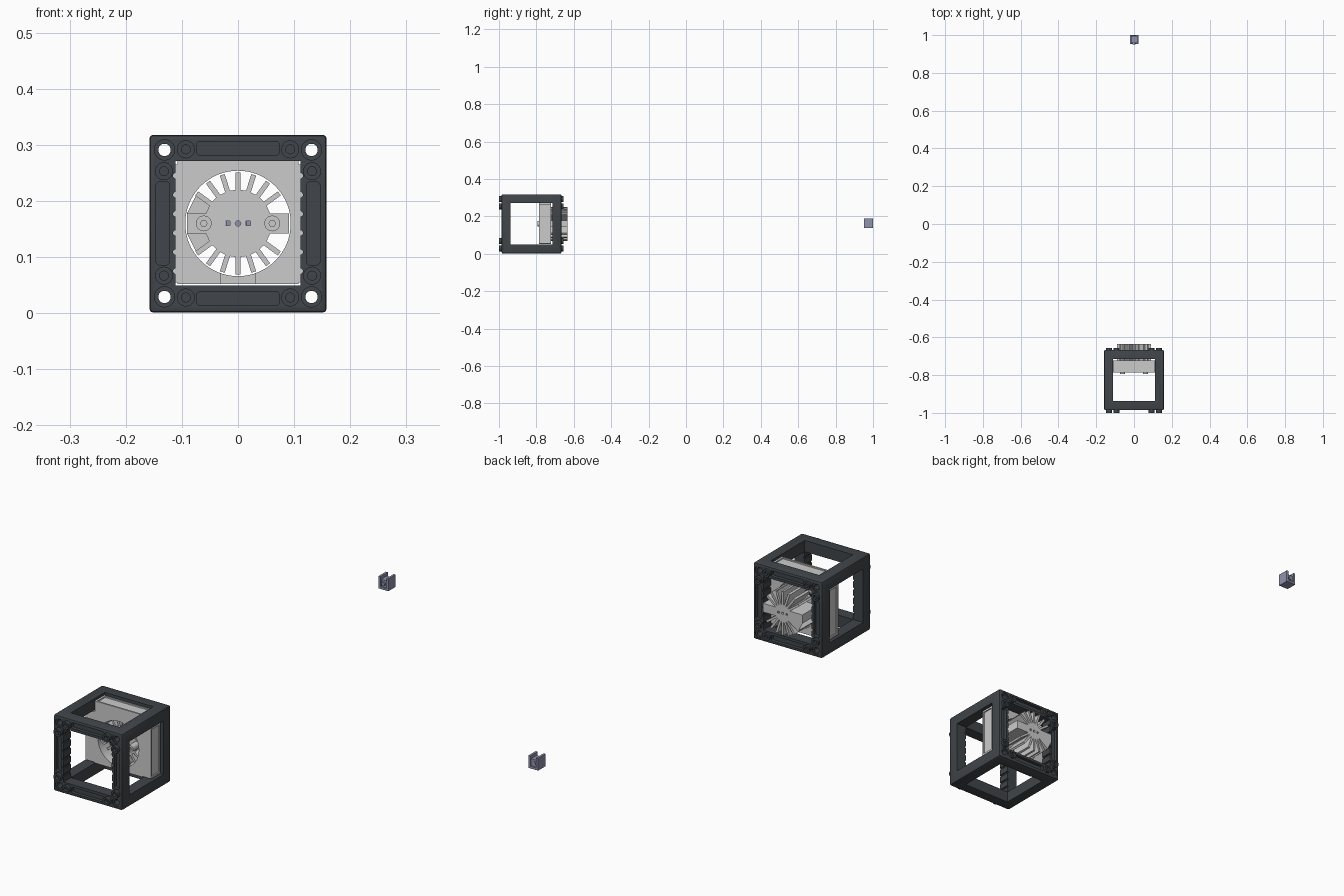
import bpy, bmesh
from math import sin, cos, pi, radians

if "Cube" in bpy.data.objects:
    bpy.data.objects.remove(bpy.data.objects["Cube"])

CY, CZ = -0.826, 0.160          # centre of the cube frame
Y_FRONT, Y_BACK = -0.986, -0.666


def material(name, rgb):
    m = bpy.data.materials.new(name)
    m.diffuse_color = (*rgb, 1)
    m.use_nodes = True
    m.node_tree.nodes["Principled BSDF"].inputs["Base Color"].default_value = m.diffuse_color
    return m


DARK = material("dark_plastic", (0.052, 0.060, 0.068))
BLUE = material("blue_grey", (0.28, 0.29, 0.42))


def prism(name, profiles, mat=None):
    """Extrude (x,z) outlines along y; profiles = [(points, y0, y1), ...]."""
    bm = bmesh.new()
    for pts, y0, y1 in profiles:
        f = bm.faces.new([bm.verts.new((x, y0, z)) for x, z in pts])
        ext = bmesh.ops.extrude_face_region(bm, geom=[f])["geom"]
        bmesh.ops.translate(bm, vec=(0, y1 - y0, 0),
                            verts=[g for g in ext if isinstance(g, bmesh.types.BMVert)])
    bmesh.ops.recalc_face_normals(bm, faces=bm.faces)
    me = bpy.data.meshes.new(name)
    bm.to_mesh(me)
    bm.free()
    ob = bpy.data.objects.new(name, me)
    bpy.context.collection.objects.link(ob)
    if mat:
        me.materials.append(mat)
    return ob


def rect(x0, x1, z0, z1):
    return [(x0, z0), (x1, z0), (x1, z1), (x0, z1)]


def box(name, x, y, z, mat=None):
    return prism(name, [(rect(*x, *z), *y)], mat)


def circle(x, z, r, n=24):
    return [(x + r * cos(2 * pi * i / n), z + r * sin(2 * pi * i / n)) for i in range(n)]


def round_rect(x, z, hx, hz, r):
    pts = []
    for k, (sx, sz) in enumerate([(1, 1), (-1, 1), (-1, -1), (1, -1)]):
        for j in range(5):
            a = pi / 2 * (k + j / 4)
            pts.append((x + sx * (hx - r) + r * cos(a), z + sz * (hz - r) + r * sin(a)))
    return pts


def apply(ob, mod):
    bpy.context.view_layer.objects.active = ob
    bpy.ops.object.modifier_apply(modifier=mod.name)


def cut(ob, cutter):
    cutter.hide_render = True
    m = ob.modifiers.new("cut", 'BOOLEAN')
    m.operation, m.solver, m.object = 'DIFFERENCE', 'EXACT', cutter
    apply(ob, m)
    bpy.data.objects.remove(cutter)


def smooth(ob):
    bpy.ops.object.select_all(action='DESELECT')
    ob.select_set(True)
    bpy.context.view_layer.objects.active = ob
    bpy.ops.object.shade_smooth_by_angle(angle=radians(30))


# Cube frame: bevelled block opened through all three axes
frame = box("cube_frame", (-0.158, 0.158), (Y_FRONT, Y_BACK), (0.001, 0.318), DARK)
bev = frame.modifiers.new("bevel", 'BEVEL')
bev.width, bev.segments = 0.007, 2
apply(frame, bev)
I, L = 0.111, 0.3
for hx, hy, hz in [(I, L, I), (L, I, I), (I, I, L)]:
    cut(frame, box("window", (-hx, hx), (CY - hy, CY + hy), (CZ - hz, CZ + hz)))

# Corner screw holes, counterbores, slot pockets and grip notches
ends = [(Y_FRONT - 0.02, Y_FRONT), (Y_BACK, Y_BACK + 0.02)]
corners = [(sx * 0.131, CZ + sz * 0.131) for sx in (-1, 1) for sz in (-1, 1)]
cut(frame, prism("holes", [(circle(x, z, 0.011), -1.1, -0.5) for x, z in corners]))
for d, (y0, y1) in zip((1, -1), ends):
    lo, hi = (y0, y1 + 0.014) if d > 0 else (y0 - 0.014, y1)
    slots = []
    for s in (-1, 1):
        slots.append((round_rect(0, CZ + s * 0.134, 0.074, 0.012, 0.006), lo, hi))
        slots.append((round_rect(s * 0.134, CZ, 0.012, 0.074, 0.006), lo, hi))
    cut(frame, prism("pockets", slots))
    lo, hi = (y0, y1 + 0.004) if d > 0 else (y0 - 0.004, y1)
    cut(frame, prism("bores", [(circle(x, z, 0.018), lo, hi) for x, z in corners]))
notches = [(circle(s * 0.111, CZ + k * 0.034, 0.005, 10), -1.1, -0.5)
           for s in (-1, 1) for k in (-2.5, -1.5, -0.5, 0.5, 1.5, 2.5)]
cut(frame, prism("notches", notches))
smooth(frame)

# Round connector studs beside every corner, front and back
spots = [(sx * a, CZ + sz * b) for sx in (-1, 1) for sz in (-1, 1)
         for a, b in ((0.093, 0.132), (0.132, 0.093))]
for name, y0, y1 in (("front_studs", -1.0, -0.98), ("back_studs", -0.672, -0.656)):
    studs = prism(name, [(circle(x, z, 0.016), y0, y1) for x, z in spots], DARK)
    cut(studs, prism("stud_holes", [(circle(x, z, 0.008, 16), -1.1, -0.5) for x, z in spots]))
    smooth(studs)

# Holder plate with flush tabs in the top, left and right windows
P, T = 0.108, 0.150
holder = prism("holder_plate", [([(-P, CZ - P), (P, CZ - P), (P, CZ - 0.105), (T, CZ - 0.105),
                                  (T, CZ + 0.105), (P, CZ + 0.105), (P, CZ + T), (-P, CZ + T),
                                  (-P, CZ + 0.105), (-T, CZ + 0.105), (-T, CZ - 0.105),
                                  (-P, CZ - 0.105)], -0.785, -0.722)])
cut(holder, prism("round_opening", [(circle(0, CZ, 0.094, 64), -0.9, -0.6)]))
cut(holder, box("cable_notch", (-0.031, 0.031), (-0.8, -0.745), (0.04, 0.09)))
ry = (-0.778, -0.729)
for s in (-1, 1):
    x = sorted((s * (T - 0.005), s * 0.2))
    cut(holder, box("side_recess", x, ry, (CZ - 0.097, CZ + 0.097)))
cut(holder, box("top_recess", (-0.1, 0.1), ry, (CZ + T - 0.005, 0.4)))
smooth(holder)


# Heat sink: star-shaped extrusion with two broad fins for the screws
def star(root, tip):
    pts = []
    for deg in [0, *range(36, 145, 18), 180, *range(216, 325, 18)]:
        a = radians(deg)
        w = 0.018 if deg % 180 == 0 else 0.0045
        inner = (root ** 2 - w ** 2) ** 0.5
        for u, v in ((inner, -w), (tip, -w), (tip, w), (inner, w)):
            pts.append((u * cos(a) - v * sin(a), CZ + u * sin(a) + v * cos(a)))
    return pts


sink_front = prism("heat_sink_base", [(star(0.060, 0.091), -0.752, -0.738)])
sink_back = prism("heat_sink_fins", [(star(0.036, 0.091), -0.738, -0.634)])
for ob in (sink_front, sink_back):
    holes = [(circle(0, CZ, 0.005, 16), -0.9, -0.5)]
    holes += [(rect(s * 0.0185 - 0.004, s * 0.0185 + 0.004, CZ - 0.004, CZ + 0.004), -0.9, -0.5)
              for s in (-1, 1)]
    cut(ob, prism("sink_holes", holes))

# Screw bosses on the front of the heat sink
sp = [(-0.061, CZ), (0.061, CZ)]
bosses = prism("screw_bosses", [(circle(x, z, 0.014), -0.795, -0.750) for x, z in sp])
cut(bosses, prism("sockets", [(circle(x, z, 0.006, 6), -0.9, -0.787) for x, z in sp]))
smooth(bosses)

# Small separate clip far behind the cube
box("clip_base", (-0.021, 0.024), (0.952, 1.0), (0.137, 0.146), BLUE)
box("clip_core", (-0.013, 0.016), (0.957, 0.995), (0.146, 0.175), BLUE)
for s, name in ((-1, "left"), (1, "right")):
    c = 0.0015 + s * 0.018
    box("clip_%s_cheek" % name, (c - 0.0045, c + 0.0045), (0.952, 1.0), (0.146, 0.188), BLUE)
smooth(prism("clip_pin", [(circle(0, CZ, 0.008), 0.951, 0.999)], BLUE))
